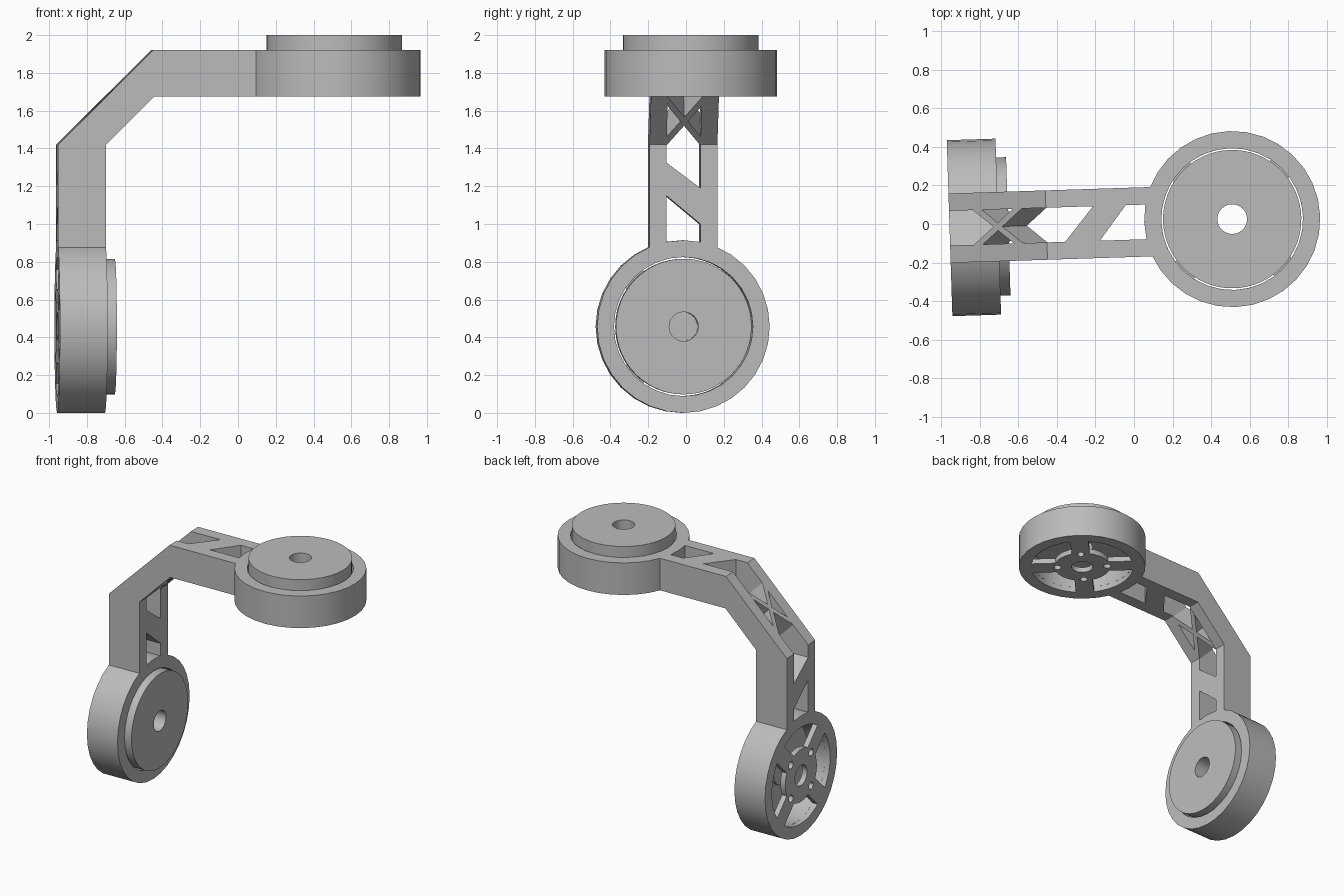
import bpy, bmesh
from math import cos, sin, tau, radians, asin
from mathutils import Matrix, Vector

cube = bpy.data.objects.get("Cube")
if cube:
    bpy.data.objects.remove(cube)

grey = bpy.data.materials.new("plain_grey")
grey.use_nodes = True
COLOUR = (0.5, 0.5, 0.5, 1)
grey.diffuse_color = COLOUR
grey.node_tree.nodes["Principled BSDF"].inputs["Base Color"].default_value = COLOUR

X, Y, Z = Vector((1, 0, 0)), Vector((0, 1, 0)), Vector((0, 0, 1))
# The whole link is turned slightly about the vertical
TURN = Matrix.Translation((0, 0.009, 0)) @ Matrix.Rotation(radians(1.84), 4, "Z")


def frame(origin, u, v):
    """Drawing plane spanned by u and v, with its normal as extrusion axis."""
    m = Matrix((u, v, u.cross(v))).transposed().to_4x4()
    return TURN @ Matrix.Translation(origin) @ m


def circle(r, n=32, cx=0, cy=0):
    return [(cx + r * cos(tau * i / n), cy + r * sin(tau * i / n)) for i in range(n)]


def extrude(name, loops, low, high, plane):
    """Fill an outline with its holes and extrude it into a solid."""
    bm = bmesh.new()
    edges = []
    for loop in loops:
        vs = [bm.verts.new((a, b, low)) for a, b in loop]
        edges += [bm.edges.new((vs[i - 1], vs[i])) for i in range(len(vs))]
    bmesh.ops.triangle_fill(bm, edges=edges, use_beauty=True, use_dissolve=False)
    out = bmesh.ops.extrude_face_region(bm, geom=bm.faces[:], use_keep_orig=True)
    top = [g for g in out["geom"] if isinstance(g, bmesh.types.BMVert)]
    bmesh.ops.translate(bm, verts=top, vec=(0, 0, high - low))
    bm.transform(plane)
    bmesh.ops.recalc_face_normals(bm, faces=bm.faces[:])
    mesh = bpy.data.meshes.new(name)
    bm.to_mesh(mesh)
    bm.free()
    mesh.materials.append(grey)
    ob = bpy.data.objects.new(name, mesh)
    bpy.context.collection.objects.link(ob)
    bpy.ops.object.select_all(action="DESELECT")
    ob.select_set(True)
    bpy.context.view_layer.objects.active = ob
    bpy.ops.object.shade_smooth_by_angle(angle=radians(30))


def window(middle, inner, outer, half_spoke, n=8):
    """Sector opening between two parallel-sided spokes."""
    pts = []
    for r, way in ((inner, 1), (outer, -1)):
        half = tau / 8 - asin(half_spoke / r)
        for i in range(n + 1):
            a = middle + way * half * (2 * i / n - 1)
            pts.append((r * cos(a), r * sin(a)))
    return pts


RIM, POCKET, DISC, BORE, PLATE = 0.457, 0.368, 0.359, 0.077, 0.04


def wheel(name, plane, depth, rise, blind):
    # Spoked back plate with centre bore and bolt holes
    holes = [circle(BORE)]
    for k in range(4):
        a = tau * (k + 0.5) / 4
        holes.append(circle(0.028, 12, 0.18 * cos(a), 0.18 * sin(a)))
        holes.append(window(tau * k / 4, 0.2, POCKET, 0.065))
    extrude(name + "_spoked_plate", [circle(RIM)] + holes, 0, PLATE, plane)
    # Rim wall and the separate raised disc inside it
    extrude(name + "_rim", [circle(RIM), circle(POCKET)], PLATE, depth, plane)
    floor = depth - 0.08
    extrude(name + "_disc", [circle(DISC, 64), circle(BORE)], floor, depth + rise, plane)
    if blind:
        extrude(name + "_bore_floor", [circle(BORE + 0.03)], floor - 0.02, floor, plane)


wheel("upper_wheel", frame((0.51, 0, 1.675), X, Y), 0.245, 0.08, False)
wheel("lower_wheel", frame((-0.958, 0, RIM), Y, Z), 0.253, 0.052, True)

# Bent side walls of the arm, one on each side of the open slot
side = [(-0.958, 0.867), (-0.958, 1.42), (-0.455, 1.92), (0.10, 1.92),
        (0.10, 1.675), (-0.45, 1.675), (-0.705, 1.42), (-0.705, 0.867)]
for name, y in (("front", 0.09), ("back", -0.18)):
    extrude(name + "_arm_wall", [side], y, y + 0.09, frame((0, 0, 0), X, Z))

# Slanted braces across the slot
W = 0.09
extrude("upright_brace", [[(-W, 1.15), (W, 1.0), (W, 1.19), (-W, 1.325)]],
        0, 0.253, frame((-0.958, 0, 0), Y, Z))
extrude("level_brace", [[(-0.36, -W), (-0.18, -W), (-0.04, W), (-0.21, W)]],
        0, 0.245, frame((0, 0, 1.675), X, Y))
bend = frame((-0.707, 0, 1.67), (X + Z).normalized(), Y)
for name, s in (("rising", 1), ("falling", -1)):
    bar = [(-0.18, -W * s), (-0.115, -W * s), (0.18, W * s), (0.115, W * s)]
    extrude(name + "_cross_brace", [bar], -0.18, 0, bend)
